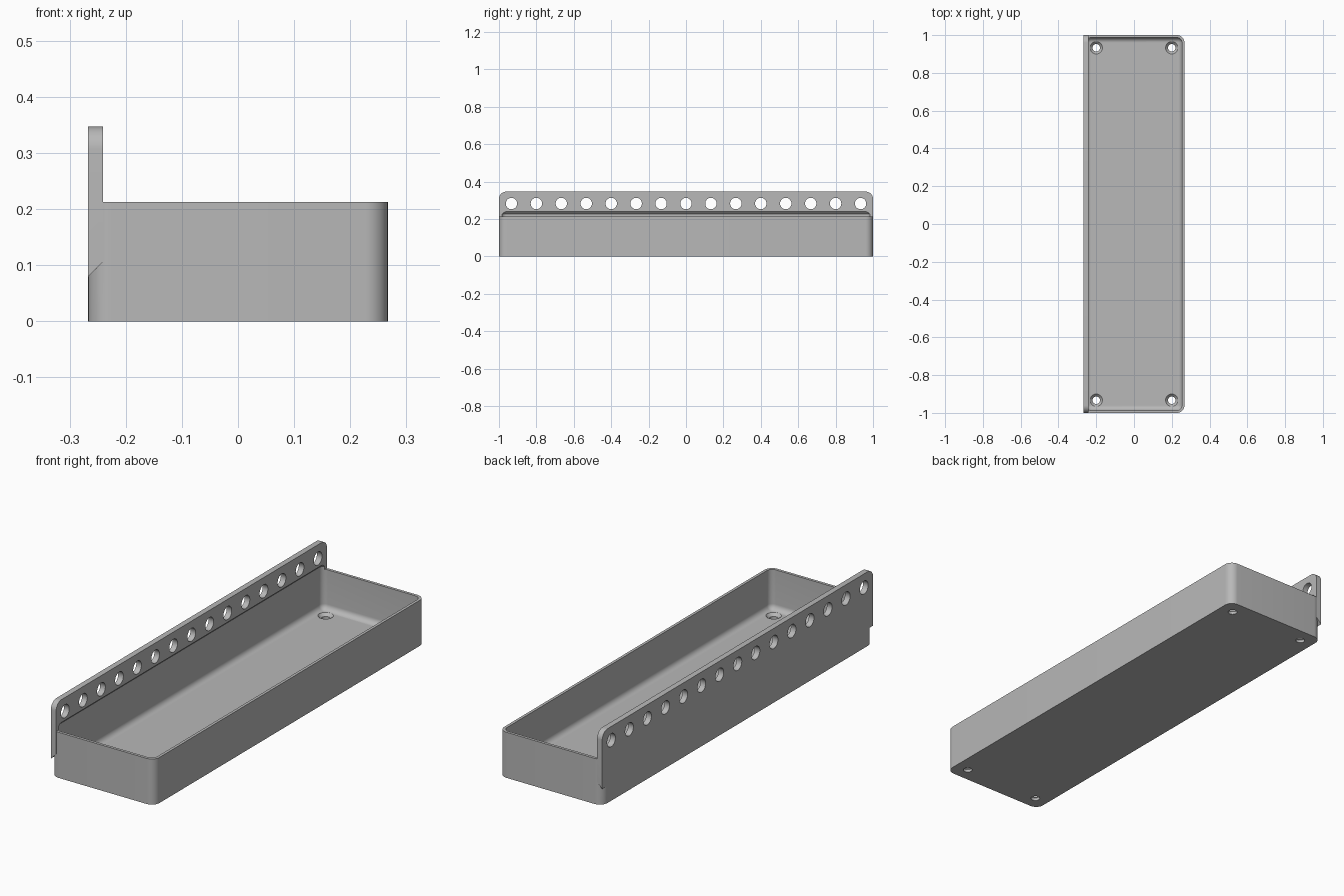
import bpy, bmesh
from math import cos, sin, pi

cube = bpy.data.objects.get("Cube")
if cube:
    bpy.data.objects.remove(cube, do_unlink=True)

HX, HY = 0.267, 1.0          # half width and half length
RIM, TOP = 0.213, 0.347      # tray rim and back plate heights
WALL, FLOOR, PLATE = 0.0133, 0.0267, 0.0267
CORNER, FILLET = 0.04, 0.026

grey = bpy.data.materials.new("plain grey")
grey.use_nodes = True
grey.diffuse_color = (0.48, 0.48, 0.48, 1)
grey.node_tree.nodes["Principled BSDF"].inputs["Base Color"].default_value = grey.diffuse_color


def arc(cx, cy, r, start, end, n=10):
    return [(cx + r * cos(start + (end - start) * i / n),
             cy + r * sin(start + (end - start) * i / n)) for i in range(n + 1)]


def rounded_rect(inset, z):
    r = max(CORNER - inset, 0.0005)
    x, y = HX - inset - r, HY - inset - r
    pts = []
    for k, (sx, sy) in enumerate([(1, 1), (-1, 1), (-1, -1), (1, -1)]):
        pts += arc(sx * x, sy * y, r, k * pi / 2, (k + 1) * pi / 2)
    return [(px, py, z) for px, py in pts]


def loft(bm, rings):
    loops = [[bm.verts.new(p) for p in ring] for ring in rings]
    n = len(loops[0])
    for a, b in zip(loops, loops[1:]):
        for i in range(n):
            j = (i + 1) % n
            bm.faces.new((a[i], a[j], b[j], b[i]))
    bm.faces.new(loops[0][::-1])
    bm.faces.new(loops[-1])


def make(name, solids):
    bm = bmesh.new()
    for rings in solids:
        loft(bm, rings)
    bmesh.ops.recalc_face_normals(bm, faces=bm.faces)
    mesh = bpy.data.meshes.new(name)
    bm.to_mesh(mesh)
    bm.free()
    mesh.materials.append(grey)
    ob = bpy.data.objects.new(name, mesh)
    bpy.context.collection.objects.link(ob)
    return ob


def combine(target, tool, operation):
    mod = target.modifiers.new(tool.name, "BOOLEAN")
    mod.operation, mod.solver, mod.object = operation, "EXACT", tool
    bpy.context.view_layer.objects.active = target
    bpy.ops.object.modifier_apply(modifier=mod.name)
    bpy.data.objects.remove(tool, do_unlink=True)


# Tray block with rounded vertical corners
tray = make("tray", [[rounded_rect(0, 0), rounded_rect(0, RIM)]])

# Back plate: rounded top corners, underside sloping up towards the tray
def plate_ring(x, bottom):
    pts = [(-HY, bottom), (HY, bottom)]
    pts += arc(HY - CORNER, TOP - CORNER, CORNER, 0, pi / 2)
    pts += arc(-HY + CORNER, TOP - CORNER, CORNER, pi / 2, pi)
    return [(x, y, z) for y, z in pts]

plate = make("back_plate", [[plate_ring(-HX, 0.08), plate_ring(-HX + PLATE, 0.08 + PLATE)]])
combine(tray, plate, "UNION")

# Cavity: filleted floor, straight walls, tapered top undercutting the plate
rings = []
for i in range(9):
    a = i / 8 * pi / 2
    rings.append(rounded_rect(WALL + FILLET * (1 - sin(a)), FLOOR + FILLET * (1 - cos(a))))
rings += [rounded_rect(WALL, 0.227), rounded_rect(WALL + 0.02, 0.247)]
combine(tray, make("cavity", [rings]), "DIFFERENCE")

# Countersunk screw holes in the floor
def screw_hole(x, y):
    steps = [(0.02, -0.02), (0.02, FLOOR / 2), (0.033, FLOOR), (0.033, 0.07)]
    return [[(px, py, z) for px, py in arc(x, y, r, 0, 2 * pi, 32)[:-1]] for r, z in steps]

screws = make("screw_holes", [screw_hole(x, y) for x in (-0.2, 0.2) for y in (-0.933, 0.933)])
combine(tray, screws, "DIFFERENCE")

# Row of round holes through the back plate
def plate_hole(y):
    circle = arc(y, 0.283, 0.0305, 0, 2 * pi, 32)[:-1]
    return [[(x, py, pz) for py, pz in circle] for x in (-HX - 0.03, -HX + PLATE + 0.03)]

row = make("plate_holes", [plate_hole((i - 7) * 0.1333) for i in range(15)])
combine(tray, row, "DIFFERENCE")

# Smooth rounded surfaces, keep real edges sharp
bpy.ops.object.select_all(action="DESELECT")
tray.select_set(True)
bpy.context.view_layer.objects.active = tray
bpy.ops.object.shade_smooth_by_angle(angle=pi / 6)
